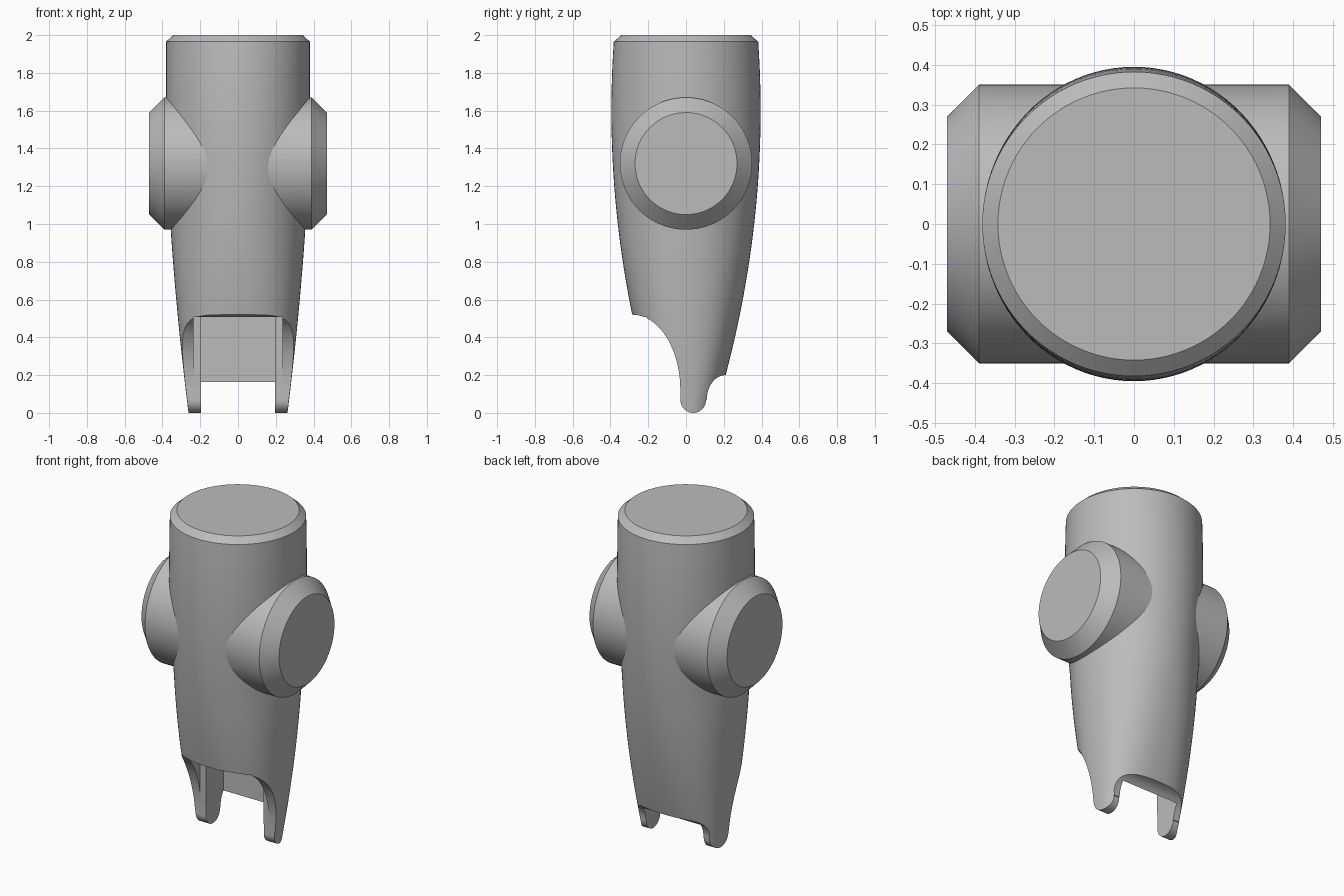
import bpy, bmesh, math

cube = bpy.data.objects.get("Cube")
if cube:
    bpy.data.objects.remove(cube, do_unlink=True)

grey = bpy.data.materials.new("plain_grey")
grey.use_nodes = True
colour = (0.50, 0.50, 0.50, 1)
grey.diffuse_color = colour
grey.node_tree.nodes["Principled BSDF"].inputs["Base Color"].default_value = colour


def loft(name, rings):
    """Skin a list of equal-length closed rings and cap both ends."""
    bm = bmesh.new()
    rows = [[bm.verts.new(p) for p in ring] for ring in rings]
    n = len(rows[0])
    for low, high in zip(rows, rows[1:]):
        for i in range(n):
            j = (i + 1) % n
            bm.faces.new((low[i], low[j], high[j], high[i]))
    bm.faces.new(rows[0])
    bm.faces.new(rows[-1])
    bmesh.ops.recalc_face_normals(bm, faces=bm.faces)
    mesh = bpy.data.meshes.new(name)
    bm.to_mesh(mesh)
    bm.free()
    mesh.materials.append(grey)
    obj = bpy.data.objects.new(name, mesh)
    bpy.context.collection.objects.link(obj)
    return obj


def combine(target, other, operation):
    """Apply a boolean and discard the helper."""
    bpy.context.view_layer.objects.active = target
    mod = target.modifiers.new(other.name, "BOOLEAN")
    mod.operation, mod.object, mod.solver = operation, other, "EXACT"
    bpy.ops.object.modifier_apply(modifier=mod.name)
    bpy.data.objects.remove(other, do_unlink=True)


def prism(name, outline, half):
    """Extrude a (y, z) outline from -half to half along x."""
    return loft(name, [[(x, y, z) for y, z in outline] for x in (-half, half)])


def arc(cy, cz, ry, rz, start, end, steps=20):
    angles = [math.radians(start + (end - start) * i / steps) for i in range(steps + 1)]
    return [(cy + ry * math.cos(a), cz + rz * math.sin(a)) for a in angles]


def section(z, rx, ry, power, count=96):
    """Horizontal superellipse."""
    ring = []
    for i in range(count):
        a = math.tau * i / count
        c, s = math.cos(a), math.sin(a)
        ring.append((rx * math.copysign(abs(c) ** (2 / power), c),
                     ry * math.copysign(abs(s) ** (2 / power), s), z))
    return ring


# Tapering body: round at the top, squarer towards the foot
rings = []
levels = 32
for i in range(levels + 1):
    z = -0.05 + 2.015 * i / levels
    rx = 0.381 - 0.054 * max(0, 1.6 - z) ** 1.68
    ry = 0.395 - 0.0944 * (1.6 - z) ** 2
    rings.append(section(z, rx, ry, 2 + 0.6 * max(0, 1 - z)))
rings.append(section(2.0, 0.342, 0.342, 2))
body = loft("body", rings)

# Trim the foot to its side outline: front scoop, rounded toe, back fillet
outline = [(-0.7, 2.2), (-0.7, 0.52)]
outline += arc(-0.285, 0.12, 0.255, 0.40, 90, 0)
outline += arc(0.038, 0.068, 0.068, 0.068, 180, 360)
outline += arc(0.21, 0.07, 0.10, 0.13, 180, 90)
outline += [(0.7, 0.2), (0.7, 2.2)]
combine(body, prism("foot_outline", outline, 1), "INTERSECT")

# Slot between the two prongs, and the wider shallow recess in front
for name, half, back, bottom in (("slot", 0.197, 0.14, -0.2),
                                 ("front_recess", 0.235, -0.033, 0.1)):
    box = [(-0.8, bottom), (back, bottom), (back, 0.507), (-0.8, 0.507)]
    combine(body, prism(name, box, half), "DIFFERENCE")

# Chamfered cross cylinder
hub = []
for x, r in ((-0.47, 0.27), (-0.39, 0.35), (0.39, 0.35), (0.47, 0.27)):
    hub.append([(x, y, z) for y, z in arc(0, 1.32, r, r, 0, 360, 96)[:-1]])
combine(body, loft("cross_cylinder", hub), "UNION")

bpy.ops.object.select_all(action="DESELECT")
body.select_set(True)
bpy.context.view_layer.objects.active = body
bpy.ops.object.shade_smooth_by_angle(angle=math.radians(25))
